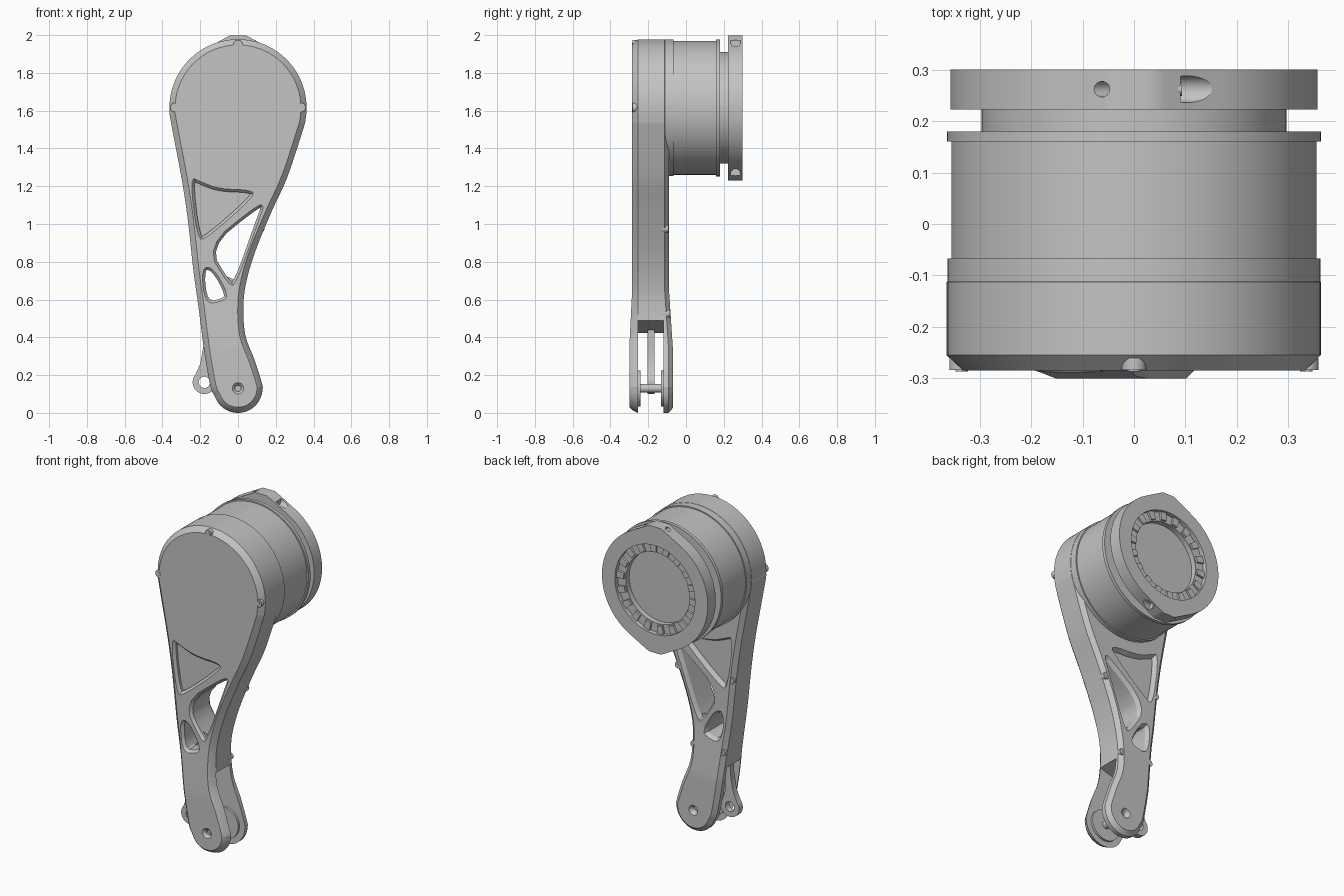
import bpy, bmesh, math
from mathutils import Vector

if "Cube" in bpy.data.objects:
    bpy.data.objects.remove(bpy.data.objects["Cube"])

grey = bpy.data.materials.new("satin grey")
grey.use_nodes = True
grey.diffuse_color = (0.55, 0.55, 0.55, 1)
grey.node_tree.nodes["Principled BSDF"].inputs["Base Color"].default_value = (0.55, 0.55, 0.55, 1)

HUB = 1.615   # height of the motor axis
PIN = 0.13    # height of the lower pivot


def finish(name, bm):
    bmesh.ops.recalc_face_normals(bm, faces=bm.faces)
    me = bpy.data.meshes.new(name)
    bm.to_mesh(me)
    bm.free()
    me.materials.append(grey)
    ob = bpy.data.objects.new(name, me)
    bpy.context.scene.collection.objects.link(ob)
    return ob


def inset(pts, d):
    """Move a counter-clockwise closed outline inwards by d."""
    out = []
    for i, p in enumerate(pts):
        t = (Vector(pts[(i + 1) % len(pts)]) - Vector(pts[i - 1])).normalized()
        out.append((p[0] - t.y * d, p[1] + t.x * d))
    return out


def plate(outline, holes, steps):
    """Plate in the xz plane with holes; steps are (y, outline inset, hole inset)."""
    bm = bmesh.new()
    caps = [[], []]
    for k, loop in enumerate([outline] + holes):
        n = len(loop)
        rings = [[bm.verts.new((x, s[0], z)) for x, z in inset(loop, s[2 if k else 1])]
                 for s in steps]
        for a, b in zip(rings, rings[1:]):
            for i in range(n):
                bm.faces.new((a[i], a[(i + 1) % n], b[(i + 1) % n], b[i]))
        for cap, ring in zip(caps, (rings[0], rings[-1])):
            cap += [bm.edges.get((ring[i - 1], ring[i])) for i in range(n)]
    for cap in caps:
        bmesh.ops.triangle_fill(bm, edges=cap, use_beauty=True, normal=(0, 1, 0))
    return bm


def lathe(name, profile, segs=96):
    """Spin a closed (radius, y) profile about the motor axis."""
    bm = bmesh.new()
    vs = [bm.verts.new((r, y, HUB)) for r, y in profile]
    es = [bm.edges.new((vs[i - 1], vs[i])) for i in range(len(vs))]
    bmesh.ops.spin(bm, geom=vs + es, cent=(0, 0, HUB), axis=(0, 1, 0),
                   angle=math.tau, steps=segs, use_merge=True)
    bmesh.ops.remove_doubles(bm, verts=bm.verts, dist=1e-5)
    return finish(name, bm)


def rod(name, a, b, r, segs=32):
    a, b = Vector(a), Vector(b)
    bm = bmesh.new()
    bmesh.ops.create_cone(bm, cap_ends=True, segments=segs, radius1=r, radius2=r,
                          depth=(b - a).length)
    q = (b - a).to_track_quat("Z", "Y")
    for v in bm.verts:
        v.co = q @ v.co + (a + b) / 2
    return finish(name, bm)


def arc(cx, cz, r, a0, a1, n):
    return [(cx + r * math.cos(math.radians(a0 + (a1 - a0) * i / n)),
             cz + r * math.sin(math.radians(a0 + (a1 - a0) * i / n))) for i in range(n + 1)]


def circle(cx, cz, r, n):
    return arc(cx, cz, r, 0, 360, n)[:-1]


def spline(pts, n=4):
    """Closed Catmull-Rom curve through the points."""
    out = []
    for i in range(len(pts)):
        p = [Vector(pts[(i + k) % len(pts)]) for k in (-1, 0, 1, 2)]
        for j in range(n):
            t = j / n
            v = p[1] + 0.5 * t * (p[2] - p[0] + t * (2 * p[0] - 5 * p[1] + 4 * p[2] - p[3]
                                  + t * (3 * p[1] - p[0] - 3 * p[2] + p[3])))
            out.append((v.x, v.y))
    return out


def soften(pts, times=2):
    """Round the corners of a closed outline by corner cutting."""
    for _ in range(times):
        out = []
        for i, p in enumerate(pts):
            a, b = Vector(p), Vector(pts[(i + 1) % len(pts)])
            out += [tuple(a.lerp(b, 0.25)), tuple(a.lerp(b, 0.75))]
        pts = out
    return pts


# Arm outline: round head tapering to a curved foot
right = [(.088, .28), (.038, .415), (.029, .575), (.047, .707), (.097, .87), (.18, 1.07), (.262, 1.25)]
left = [(-.295, 1.22), (-.263, 1.0), (-.237, .76), (-.208, .55), (-.178, .32), (-.146, .14)]
outline = spline(arc(0, HUB, .363, -18, 190, 26) + left
                 + arc(0, PIN, .13, 200, 370, 14) + right)

# Weight-saving windows and the pivot hole, all with chamfered rims
windows = [
    [(-.215, .92), (-.17, .92), (.08, 1.14), (.08, 1.18), (-.1, 1.185), (-.2, 1.225), (-.255, 1.25)],
    [(.11, 1.02), (.14, 1.10), (.10, 1.10), (-.17, .88), (-.05, .675), (-.01, .68)],
    [(-.175, .575), (-.08, .59), (-.05, .625), (-.13, .77), (-.195, .77)],
]
holes = [soften(w) for w in windows] + [circle(0, PIN, .03, 24)]


def cheek(name, steps, inner, swell):
    """Outer plate of the arm, thickened towards the foot."""
    bm = plate(outline, holes, steps)
    for z in (.35, .65):
        bmesh.ops.bisect_plane(bm, geom=bm.verts[:] + bm.edges[:] + bm.faces[:],
                               plane_co=(0, 0, z), plane_no=(0, 0, 1))
    for v in bm.verts:
        if abs(v.co.y - inner) > .001:
            v.co.y += swell * min(1, max(0, (.65 - v.co.z) / .3))
    finish(name, bm)


cheek("front_cheek", [(-.285, .03, 0), (-.27, .015, .014), (-.255, 0, .014)], -.255, -.015)
cheek("back_cheek", [(-.12, 0, .014), (-.113, 0, .014), (-.09, .025, 0)], -.12, .02)

# Arm core, cut off on a slope above the fork
core = plate(outline, holes, [(-.255, 0, .014), (-.12, 0, .014)])
cut = bmesh.ops.bisect_plane(core, geom=core.verts[:] + core.edges[:] + core.faces[:],
                             plane_co=(.03, 0, .49), plane_no=(-.3, 0, 1), clear_inner=True)
bmesh.ops.edgeloop_fill(core, edges=[e for e in cut["geom_cut"]
                                     if isinstance(e, bmesh.types.BMEdge)])
finish("arm_core", core)

# Screws around the head and along the rear rim
for x, z in [(0, 1.95), (.335, 1.617), (-.335, 1.617)]:
    rod("front_screw", (x, -.26, z), (x, -.284, z), .024)
    rod("front_screw_tip", (x, -.26, z), (x, -.287, z), .012)
for x, y, z in [(.12, -.092, .975), (-.238, -.092, .975), (.01, -.085, .525), (-.185, -.085, .525)]:
    rod("rear_screw", (x, -.13, z), (x, y, z), .02)

# Pivot pin and thrust washers in the fork
rod("pivot_pin", (0, -.27, PIN), (0, -.105, PIN), .023)
for y in (-.25, -.125):
    rod("thrust_washer", (0, y - .008, PIN), (0, y + .008, PIN), .095, 48)

# Push link with an eye, running up into the arm
finish("push_link", plate(arc(-.178, .162, .062, 140, 400, 28)
                          + [(-.15, .26), (-.145, .36), (-.14, .6), (-.175, .6), (-.182, .36), (-.2, .26)],
                          [circle(-.178, .162, .03, 24)], [(-.205, 0, 0), (-.168, 0, 0)]))

# Motor drum with rear flange and neck
lathe("motor_drum", [(0, -.2), (.362, -.2), (.362, -.067), (.355, -.067), (.355, .16), (.363, .16),
                     (.363, .18), (.296, .18), (.296, .24), (0, .24)])


# Clamp ring: a circle with a flat-tipped lug at top and bottom
def clamp_radius(a):
    tilt = abs(math.asin(math.cos(a)))
    return min(.384 / math.cos(tilt), .357 / math.cos(min(0, tilt - .5)))


rim = []
for i in range(120):
    a = i * math.tau / 120
    rim.append((clamp_radius(a) * math.cos(a), HUB + clamp_radius(a) * math.sin(a)))
ring = finish("clamp_ring", plate(rim, [circle(0, HUB, .27, 96)], [(.223, 0, 0), (.3, 0, 0)]))

# Clamp screw bores through the lugs
cutters = []
for s in (1, -1):
    z = HUB + s * .35
    cutters += [rod("bore_cutter", (.09, .262, z), (.4, .262, z), .026),
                rod("bore_cutter", (-.02, .262, z - s * .005), (-.12, .262, z + s * .06), .015)]
for c in cutters:
    c.hide_render = True
    mod = ring.modifiers.new("bore", "BOOLEAN")
    mod.operation, mod.solver, mod.object = "DIFFERENCE", "EXACT", c
dg = bpy.context.evaluated_depsgraph_get()
bored = bpy.data.meshes.new_from_object(ring.evaluated_get(dg))
ring.modifiers.clear()
ring.data = bored
for c in cutters:
    bpy.data.objects.remove(c)
for s in (1, -1):
    rod("clamp_screw", (.08, .262, HUB + s * .347), (.093, .262, HUB + s * .347), .013)

# Toothed coupling inside the clamp ring
lathe("coupling_ring", [(.215, .23), (.275, .23), (.275, .272), (.215, .272)])
for i in range(18):
    a = i * 20
    tooth = arc(0, HUB, .272, a, a + 9, 4) + arc(0, HUB, .222, a + 9, a, 4)
    finish("coupling_tooth", plate(tooth, [], [(.26, 0, 0), (.285, 0, 0)]))

# Smooth shading that keeps hard edges
for ob in bpy.context.scene.objects:
    ob.select_set(ob.type == "MESH")
    if ob.type == "MESH":
        bpy.context.view_layer.objects.active = ob
bpy.ops.object.shade_smooth_by_angle(angle=math.radians(28))
